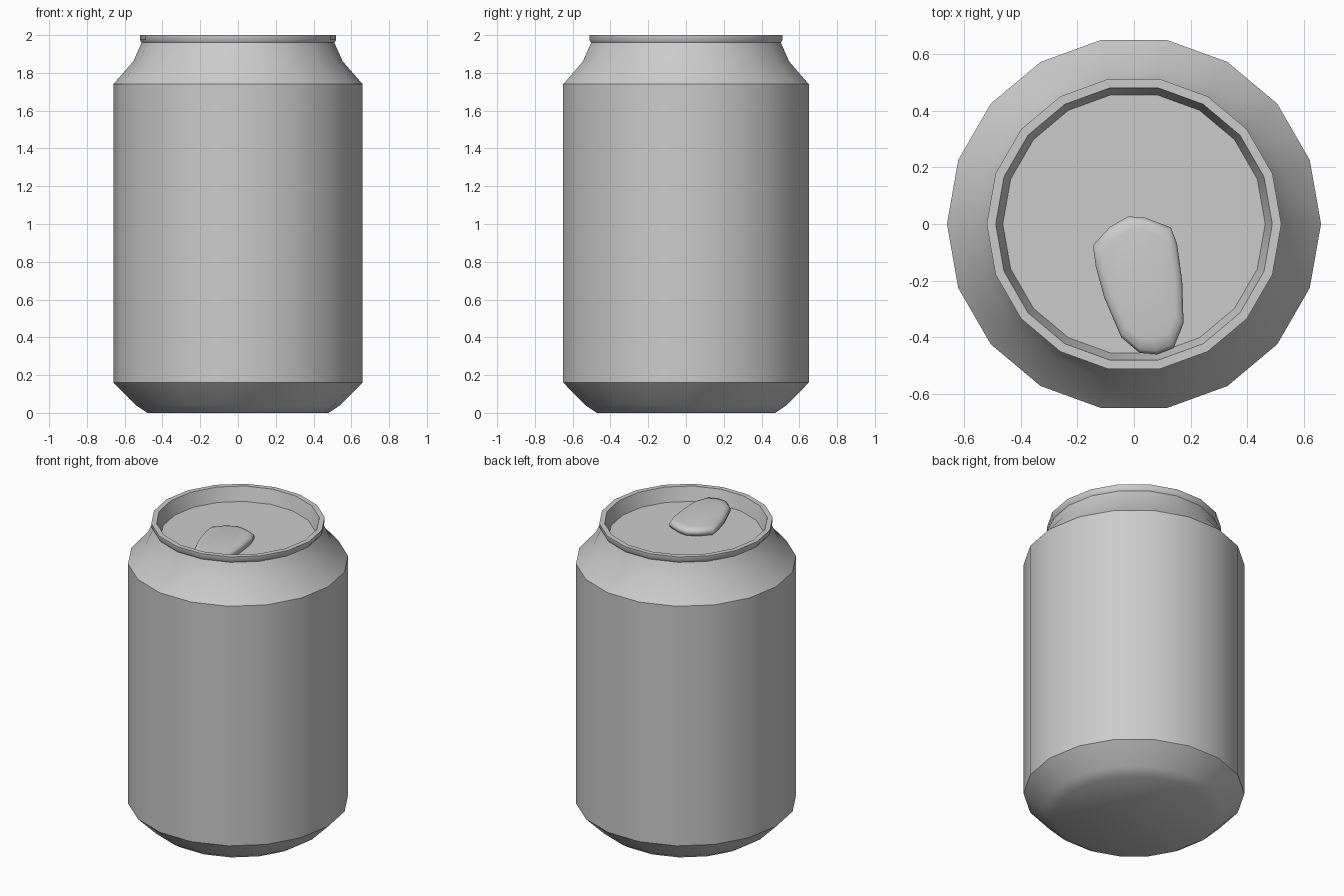
import bpy, bmesh, math

if "Cube" in bpy.data.objects:
    bpy.data.objects.remove(bpy.data.objects["Cube"])

SIDES = 18


def loft(name, rings, angle):
    """Skin a stack of equal-length point rings and cap both ends."""
    bm = bmesh.new()
    loops = [[bm.verts.new(p) for p in ring] for ring in rings]
    n = len(loops[0])
    for a, b in zip(loops, loops[1:]):
        for i in range(n):
            j = (i + 1) % n
            bm.faces.new((a[i], a[j], b[j], b[i]))
    bm.faces.new(loops[0][::-1])
    bm.faces.new(loops[-1])
    bmesh.ops.recalc_face_normals(bm, faces=bm.faces)
    mesh = bpy.data.meshes.new(name)
    bm.to_mesh(mesh)
    bm.free()
    ob = bpy.data.objects.new(name, mesh)
    bpy.context.collection.objects.link(ob)
    bpy.ops.object.select_all(action='DESELECT')
    ob.select_set(True)
    bpy.context.view_layer.objects.active = ob
    bpy.ops.object.shade_smooth_by_angle(angle=math.radians(angle))
    return ob


def circle(r, z):
    return [(r * math.cos(math.tau * i / SIDES),
             r * math.sin(math.tau * i / SIDES), z) for i in range(SIDES)]


# Can body: base, wall, neck, rim and recessed lid in one profile
profile = [(0.48, 0), (0.54, 0.04), (0.66, 0.16), (0.66, 1.74),
           (0.555, 1.86), (0.51, 1.96), (0.52, 1.975), (0.52, 2.0),
           (0.488, 2.0), (0.463, 1.91)]
loft("can_body", [circle(r, z) for r, z in profile], 38)

# Pull tab: rounded outline lofted into a low pillow on the lid
outline = [(-0.145, -0.075), (-0.085, -0.01), (-0.02, 0.027), (0.04, 0.022),
           (0.13, -0.012), (0.152, -0.07), (0.17, -0.2), (0.175, -0.35),
           (0.14, -0.437), (0.08, -0.46), (0.02, -0.455), (-0.045, -0.40),
           (-0.105, -0.26), (-0.135, -0.15)]
cx, cy = 0.03, -0.2
tab_levels = [(0.93, 1.905), (0.99, 1.922), (1.0, 1.938),
              (0.95, 1.952), (0.8, 1.959)]
loft("pull_tab", [[(cx + (x - cx) * s, cy + (y - cy) * s, z)
                   for x, y in outline] for s, z in tab_levels], 60)
